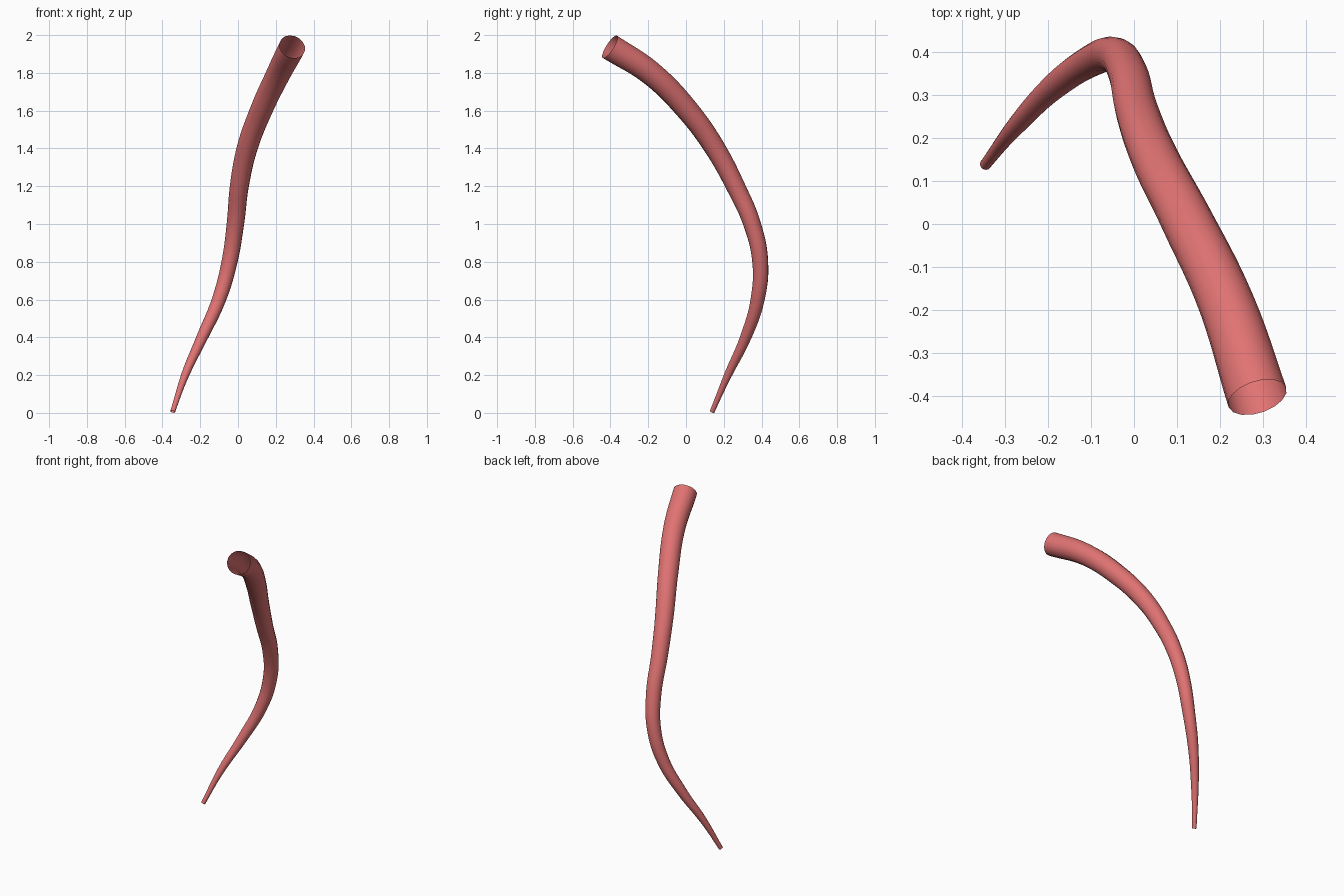
import bpy

if "Cube" in bpy.data.objects:
    bpy.data.objects.remove(bpy.data.objects["Cube"])

# Centre line of the tapered tube: x, y, z, radius
path = [
    (-0.346, 0.138, 0.006, 0.013),
    (-0.280, 0.222, 0.20, 0.021),
    (-0.190, 0.316, 0.40, 0.030),
    (-0.101, 0.379, 0.60, 0.037),
    (-0.045, 0.393, 0.80, 0.042),
    (-0.014, 0.350, 1.00, 0.046),
    (0.007, 0.262, 1.20, 0.050),
    (0.048, 0.154, 1.40, 0.055),
    (0.122, 0.010, 1.60, 0.060),
    (0.216, -0.188, 1.80, 0.065),
    (0.287, -0.403, 1.938, 0.071),
]

# Open-ended round tube swept along the centre line
curve = bpy.data.curves.new("tapered_tube", 'CURVE')
curve.dimensions = '3D'
curve.bevel_depth = 1.0
curve.bevel_resolution = 6
curve.resolution_u = 6
curve.use_fill_caps = False
spline = curve.splines.new('BEZIER')
spline.bezier_points.add(len(path) - 1)
spline.radius_interpolation = 'CARDINAL'
for point, (x, y, z, r) in zip(spline.bezier_points, path):
    point.co = (x, y, z)
    point.radius = r
    point.handle_left_type = point.handle_right_type = 'AUTO'

tube = bpy.data.objects.new("tapered_tube", curve)
bpy.context.collection.objects.link(tube)
bpy.context.view_layer.objects.active = tube
tube.select_set(True)
bpy.ops.object.convert(target='MESH')
tube = bpy.context.object
tube.name = "tapered_tube"
bpy.ops.object.shade_smooth()

# Soft red colour
red = bpy.data.materials.new("soft_red")
red.diffuse_color = (0.75, 0.17, 0.17, 1)
red.use_nodes = True
red.node_tree.nodes["Principled BSDF"].inputs["Base Color"].default_value = red.diffuse_color
tube.data.materials.clear()
tube.data.materials.append(red)
